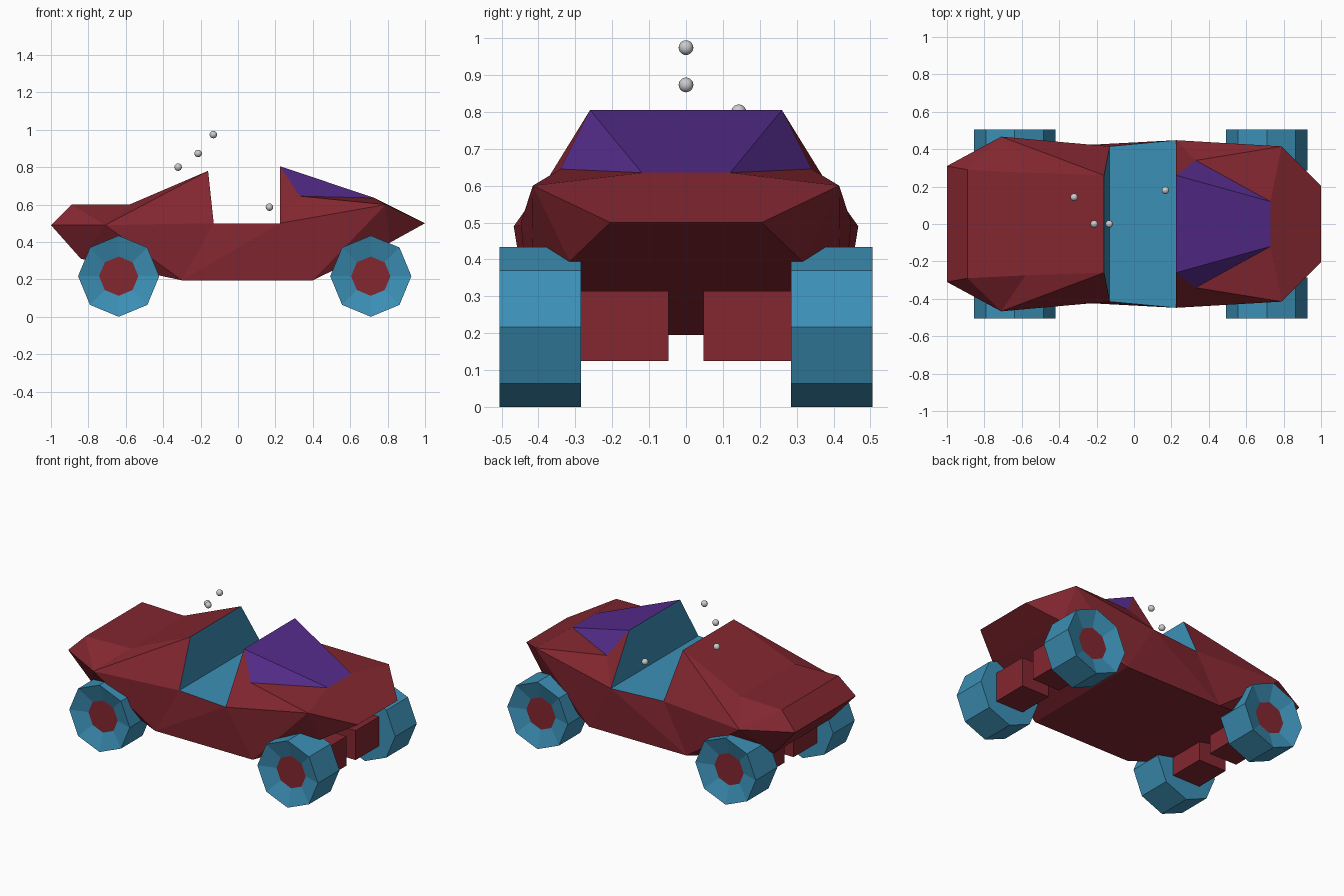
import bpy, bmesh
from math import cos, sin, pi

if "Cube" in bpy.data.objects:
    bpy.data.objects.remove(bpy.data.objects["Cube"])


def mat(name, rgb):
    m = bpy.data.materials.new(name)
    m.diffuse_color = (*rgb, 1)
    m.use_nodes = True
    m.node_tree.nodes["Principled BSDF"].inputs["Base Color"].default_value = m.diffuse_color
    return m


red = mat("red_paint", (0.23, 0.02, 0.03))
blue = mat("blue_trim", (0.045, 0.28, 0.47))
purple = mat("purple_glass", (0.09, 0.025, 0.26))


def finish(bm, name, mats):
    bmesh.ops.recalc_face_normals(bm, faces=bm.faces[:])
    me = bpy.data.meshes.new(name)
    bm.to_mesh(me)
    bm.free()
    for m in mats:
        me.materials.append(m)
    ob = bpy.data.objects.new(name, me)
    bpy.context.collection.objects.link(ob)
    return ob


# Body: corner points of one half, mirrored across y
P = {
    "tail": (-1, .31, .49), "deck_rear": (-.89, .29, .60),
    "deck_mid": (-.58, .275, .60), "deck_top": (-.16, .26, .78),
    "sill_rear": (-.13, .415, .50), "sill_front": (.225, .448, .50),
    "screen_top": (.225, .26, .805), "screen_side": (.33, .34, .645),
    "screen_low": (.73, .12, .635), "fender": (.79, .415, .60),
    "nose": (1, .205, .50), "chin": (.81, .315, .395),
    "floor_front": (.40, .42, .195), "floor_rear": (-.30, .42, .195),
    "rump": (-.84, .29, .31), "haunch": (-.71, .467, .49),
}
bm = bmesh.new()
L = {k: bm.verts.new((x, -y, z)) for k, (x, y, z) in P.items()}
R = {k: bm.verts.new(p) for k, p in P.items()}

# Side panels on both flanks
sides = [
    ("tail", "deck_rear", "haunch"),
    ("deck_rear", "deck_mid", "haunch"),
    ("deck_mid", "deck_top", "haunch"),
    ("deck_top", "sill_rear", "haunch"),
    ("tail", "haunch", "rump"),
    ("haunch", "floor_rear", "rump"),
    ("haunch", "sill_rear", "floor_rear"),
    ("sill_rear", "sill_front", "floor_rear"),
    ("sill_front", "floor_front", "floor_rear"),
    ("sill_front", "fender", "floor_front"),
    ("fender", "chin", "floor_front"),
    ("fender", "nose", "chin"),
    ("sill_front", "screen_side", "fender"),
    ("screen_side", "screen_low", "fender"),
    ("sill_front", "screen_top", "screen_side"),
    ("screen_top", "screen_side", "screen_low"),
]
for keys in sides:
    for S in (L, R):
        f = bm.faces.new([S[k] for k in keys])
        f.material_index = 2 if keys[0] == "screen_top" else 0

# Panels spanning the width, with cockpit trim and windscreen
spans = [("tail", "deck_rear", 0), ("deck_rear", "deck_mid", 0),
         ("deck_mid", "deck_top", 0), ("deck_top", "sill_rear", 1),
         ("sill_rear", "sill_front", 1), ("sill_front", "screen_top", 1),
         ("screen_top", "screen_low", 2), ("nose", "chin", 0),
         ("chin", "floor_front", 0), ("floor_front", "floor_rear", 0),
         ("floor_rear", "rump", 0), ("rump", "tail", 0)]
for a, b, m in spans:
    bm.faces.new((L[a], L[b], R[b], R[a])).material_index = m
hood = ("screen_low", "fender", "nose")
bm.faces.new([L[k] for k in hood] + [R[k] for k in reversed(hood)])
finish(bm, "body", (red, blue, purple))


# Wheel: eight-sided tyre with a dished outer face and red hub
def wheel(name, x, side):
    bm = bmesh.new()
    rings = []
    for r, y in ((.217, .285), (.217, .506), (.105, .47)):
        rings.append([bm.verts.new((x + r * cos(i * pi / 4), side * y,
                                    .217 + r * sin(i * pi / 4)))
                      for i in range(8)])
    for a, b in zip(rings, rings[1:]):
        for i in range(8):
            j = (i + 1) % 8
            bm.faces.new((a[i], a[j], b[j], b[i]))
    bm.faces.new(rings[0])
    bm.faces.new(rings[-1]).material_index = 1
    finish(bm, name, (blue, red))


# Axle block on the inside of each wheel
def axle(name, x, side):
    bm = bmesh.new()
    bmesh.ops.create_cube(bm, size=1)
    for v in bm.verts:
        v.co = (x + v.co.x * .2, side * .17 + v.co.y * .245, .219 + v.co.z * .19)
    finish(bm, name, (red,))


for end, x in (("front", .71), ("rear", -.638)):
    for hand, s in (("right", -1), ("left", 1)):
        wheel(f"{end}_{hand}_wheel", x, s)
        axle(f"{end}_{hand}_axle", x, s)

# Small floating beads
for i, p in enumerate(((-.32, .143, .80), (-.213, 0, .873),
                       (-.132, 0, .974), (.168, .18, .586))):
    bm = bmesh.new()
    bmesh.ops.create_uvsphere(bm, u_segments=16, v_segments=10, radius=.02)
    for f in bm.faces:
        f.smooth = True
    finish(bm, f"bead_{i + 1}", ()).location = p
